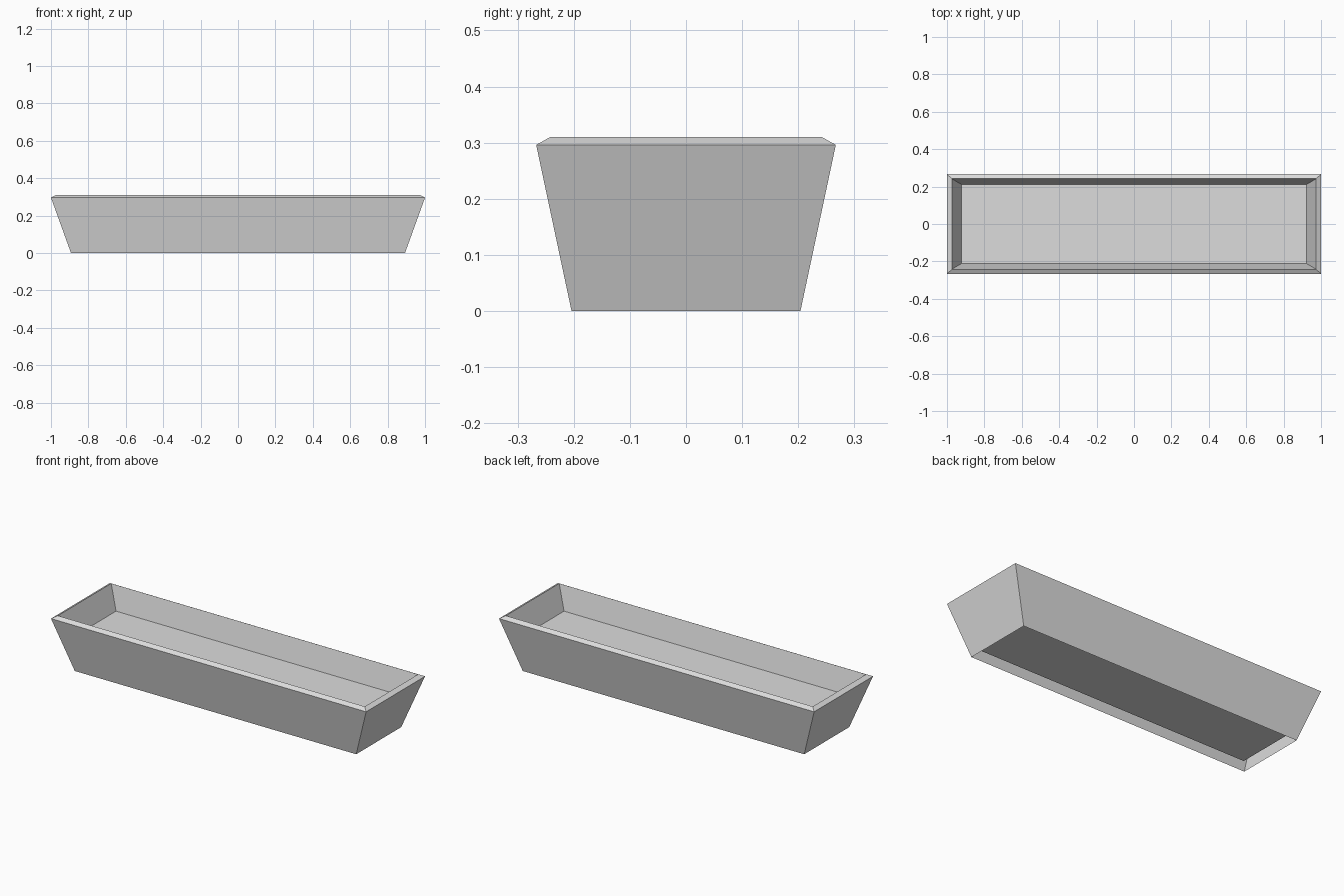
import bpy
import bmesh

# Remove the default cube
cube = bpy.data.objects.get("Cube")
if cube:
    bpy.data.objects.remove(cube, do_unlink=True)

# Single flat colour
grey = bpy.data.materials.new("light_grey")
grey.use_nodes = True
colour = (0.72, 0.72, 0.72, 1)
grey.diffuse_color = colour
grey.node_tree.nodes["Principled BSDF"].inputs["Base Color"].default_value = colour


def lofted_shell(name, rings):
    """Join rectangular rings (half x, half y, z) and cap only the last one."""
    bm = bmesh.new()
    loops = [[bm.verts.new((sx * x, sy * y, z))
              for sx, sy in ((-1, -1), (1, -1), (1, 1), (-1, 1))]
             for x, y, z in rings]
    for a, b in zip(loops, loops[1:]):
        for i in range(4):
            j = (i + 1) % 4
            bm.faces.new((a[i], a[j], b[j], b[i]))
    bm.faces.new(loops[-1])
    mesh = bpy.data.meshes.new(name)
    bm.to_mesh(mesh)
    bm.free()
    mesh.materials.append(grey)
    obj = bpy.data.objects.new(name, mesh)
    bpy.context.collection.objects.link(obj)
    return obj


# Tapered trough, hollow underneath: outer walls, sloped rim, inner walls and base
lofted_shell("planter_trough", [
    (0.893, 0.204, 0.0),
    (1.0, 0.267, 0.296),
    (0.974, 0.242, 0.31),
    (0.868, 0.179, 0.041),
])

# Flat fill level inside the trough
lofted_shell("soil_surface", [(0.922, 0.211, 0.177)])
